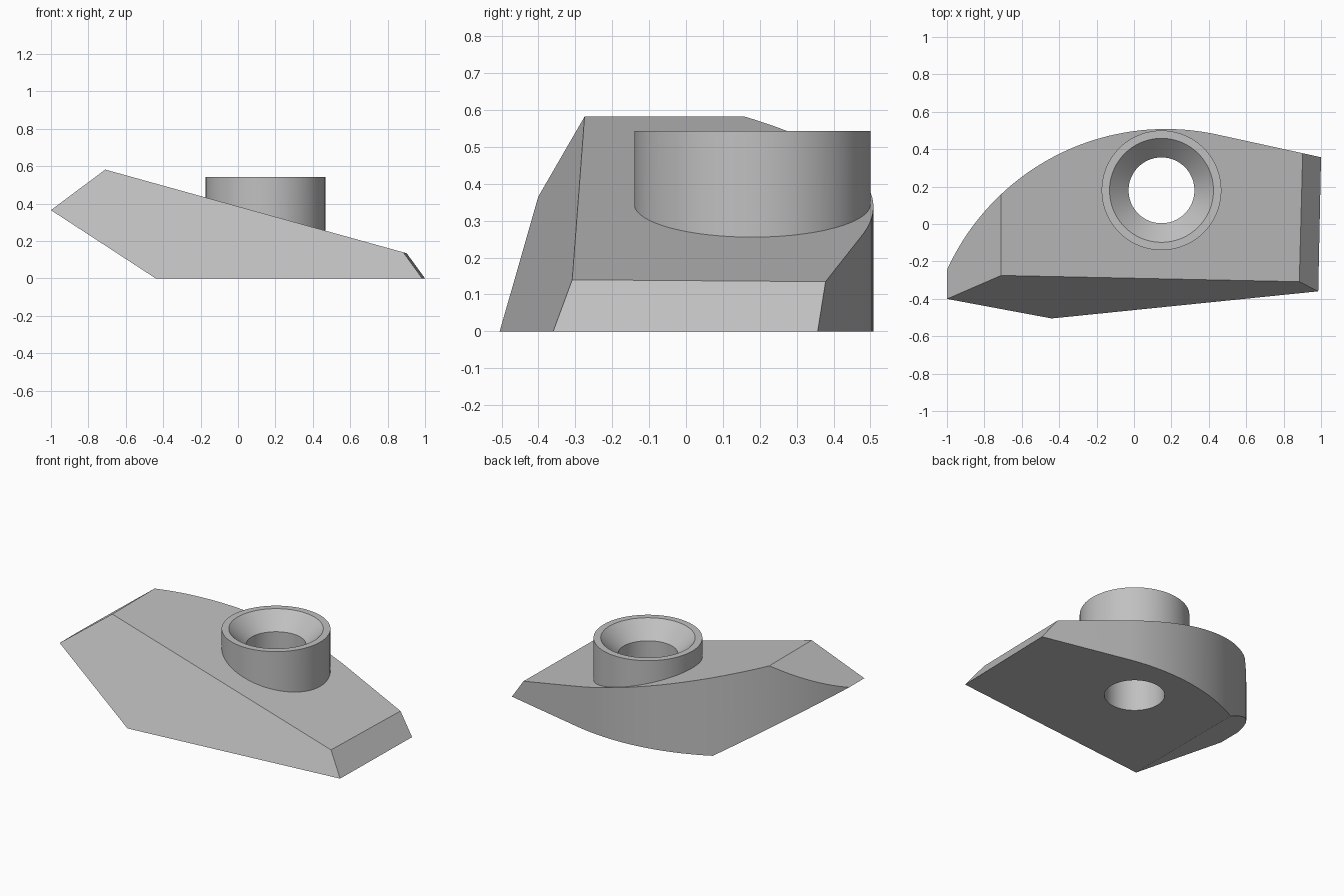
import bpy, bmesh, math
from mathutils import Vector

cube = bpy.data.objects.get("Cube")
if cube:
    bpy.data.objects.remove(cube, do_unlink=True)

grey = bpy.data.materials.new("plain grey")
grey.use_nodes = True
colour = (0.53, 0.53, 0.53, 1)
grey.diffuse_color = colour
grey.node_tree.nodes["Principled BSDF"].inputs["Base Color"].default_value = colour

HOLE = Vector((0.147, 0.18, 0))


def make_object(name, bm):
    bmesh.ops.recalc_face_normals(bm, faces=bm.faces)
    mesh = bpy.data.meshes.new(name)
    bm.to_mesh(mesh)
    bm.free()
    mesh.materials.append(grey)
    obj = bpy.data.objects.new(name, mesh)
    bpy.context.collection.objects.link(obj)
    return obj


def turned(name, profile, segments=96):
    """Stack of rings (radius, height) around the hole axis, capped at both ends."""
    bm = bmesh.new()
    rings = []
    for r, z in profile:
        angles = [math.tau * i / segments for i in range(segments)]
        rings.append([bm.verts.new(HOLE + Vector((r * math.cos(a), r * math.sin(a), z))) for a in angles])
    for low, high in zip(rings, rings[1:]):
        for i in range(segments):
            j = (i + 1) % segments
            bm.faces.new((low[i], low[j], high[j], high[i]))
    bm.faces.new(rings[0][::-1])
    bm.faces.new(rings[-1])
    return make_object(name, bm)


def slice_off(bm, point, normal):
    """Cut away everything on the normal side of a plane and cap the cut."""
    geom = bm.verts[:] + bm.edges[:] + bm.faces[:]
    cut = bmesh.ops.bisect_plane(bm, geom=geom, plane_co=point, plane_no=normal, clear_outer=True)
    edges = [e for e in cut["geom_cut"] if isinstance(e, bmesh.types.BMEdge)]
    bmesh.ops.contextual_create(bm, geom=edges)


# Body blank: rounded back outline running tangentially into a straight edge
centre, radius, steps = Vector((0.17, -0.777, 0)), 1.285, 64
start, end = math.radians(77.7), math.radians(175)
outline = [Vector((-1.11, -0.7, 0)), Vector((1.1, -0.7, 0)), Vector((1.1, 0.335, 0))]
for i in range(steps + 1):
    a = start + (end - start) * i / steps
    outline.append(centre + radius * Vector((math.cos(a), math.sin(a), 0)))
bm = bmesh.new()
base = bm.faces.new([bm.verts.new(p) for p in outline])
top = bmesh.ops.extrude_face_region(bm, geom=[base])["geom"]
bmesh.ops.translate(bm, vec=(0, 0, 0.8), verts=[v for v in top if isinstance(v, bmesh.types.BMVert)])
bmesh.ops.recalc_face_normals(bm, faces=bm.faces)

# Planar facets, each through three points
facets = [
    ((-0.44, 0, 0), (-1, 0, 0.365), (-0.44, 1, 0)),                    # left underside
    ((-1, 0, 0.365), (-0.71, 0, 0.582), (-1, 1, 0.365)),               # left upper chamfer
    ((-0.71, 0, 0.582), (0.89, 0, 0.138), (-0.71, 1, 0.582)),          # sloping top
    ((0.985, -0.36, 0), (1, 0.355, 0), (0.885, -0.31, 0.138)),         # right end
    ((-0.44, -0.505, 0), (0.985, -0.36, 0), (-0.71, -0.275, 0.582)),   # front
]
inside = Vector((0, 0, 0.15))
for a, b, c in (map(Vector, f) for f in facets):
    normal = (b - a).cross(c - a).normalized()
    if normal.dot(inside - a) > 0:
        normal.negate()
    slice_off(bm, a, normal)
body = make_object("wedge_body_with_collar", bm)

# Raised collar and countersunk through hole
collar = turned("collar", [(0.32, 0.1), (0.32, 0.543)])
bore = turned("bore_cutter", [(0.176, -0.1), (0.176, 0.441), (0.278, 0.543), (0.278, 0.7)])
bpy.context.view_layer.objects.active = body
for tool, operation in ((collar, "UNION"), (bore, "DIFFERENCE")):
    mod = body.modifiers.new(tool.name, "BOOLEAN")
    mod.object, mod.operation, mod.solver = tool, operation, "EXACT"
    bpy.ops.object.modifier_apply(modifier=mod.name)
    bpy.data.objects.remove(tool, do_unlink=True)

# Smooth curved walls, crisp facet edges
bpy.ops.object.select_all(action="DESELECT")
body.select_set(True)
bpy.ops.object.shade_smooth_by_angle(angle=math.radians(15))
